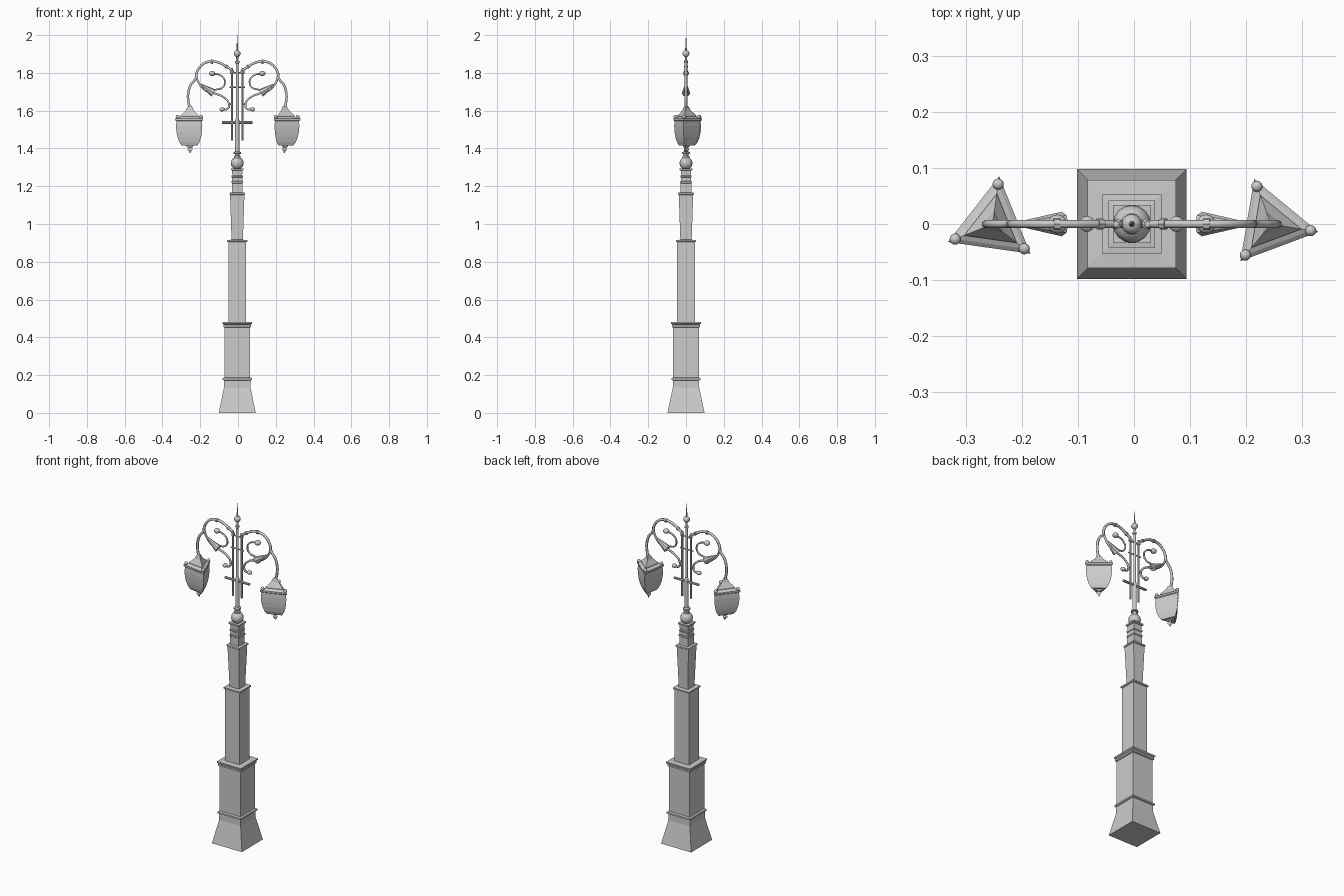
import bpy, bmesh, math
from mathutils import Vector

if "Cube" in bpy.data.objects:
    bpy.data.objects.remove(bpy.data.objects["Cube"])

CX = -0.004  # axis of the post


def lathe(name, profile, sides, centre=(CX, 0, 0), angle=0.0, smooth=False):
    """Turn (radius, z) points around a vertical axis, closed at both ends."""
    bm = bmesh.new()
    rings = []
    for r, z in profile:
        rings.append([bm.verts.new((r * math.cos(angle + 2 * math.pi * i / sides),
                                    r * math.sin(angle + 2 * math.pi * i / sides), z))
                      for i in range(sides)])
    for a, b in zip(rings, rings[1:]):
        for i in range(sides):
            j = (i + 1) % sides
            bm.faces.new((a[i], a[j], b[j], b[i]))
    bm.faces.new(rings[0][::-1])
    bm.faces.new(rings[-1])
    bmesh.ops.recalc_face_normals(bm, faces=bm.faces)
    me = bpy.data.meshes.new(name)
    bm.to_mesh(me)
    bm.free()
    me.shade_smooth() if smooth else me.shade_flat()
    ob = bpy.data.objects.new(name, me)
    ob.location = centre
    bpy.context.collection.objects.link(ob)
    return ob


def ball(name, loc, r, squash=1.0):
    bpy.ops.mesh.primitive_uv_sphere_add(segments=16, ring_count=10, radius=r, location=loc)
    ob = bpy.context.object
    ob.name = name
    ob.scale.z = squash
    bpy.ops.object.shade_smooth()
    return ob


def tube(name, pts, r):
    """Round bar through (x, z) points in the y = 0 plane."""
    cu = bpy.data.curves.new(name, 'CURVE')
    cu.dimensions = '3D'
    cu.bevel_depth = r
    cu.bevel_resolution = 1
    cu.resolution_u = 3
    cu.use_fill_caps = True
    sp = cu.splines.new('BEZIER')
    sp.bezier_points.add(len(pts) - 1)
    for p, (x, z) in zip(sp.bezier_points, pts):
        p.co = (x, 0, z)
        p.handle_left_type = p.handle_right_type = 'AUTO'
    ob = bpy.data.objects.new(name, cu)
    bpy.context.collection.objects.link(ob)
    bpy.ops.object.select_all(action='DESELECT')
    ob.select_set(True)
    bpy.context.view_layer.objects.active = ob
    bpy.ops.object.convert(target='MESH')
    return ob


def cone(name, a, b, r1, r2, sides=8):
    """Tapered piece from point a (radius r1) to b (radius r2), given as (x, z)."""
    a, b = Vector((a[0], 0, a[1])), Vector((b[0], 0, b[1]))
    bpy.ops.mesh.primitive_cone_add(vertices=sides, radius1=r1, radius2=r2,
                                    depth=(b - a).length, location=(a + b) / 2)
    ob = bpy.context.object
    ob.name = name
    ob.rotation_euler = (b - a).to_track_quat('Z', 'Y').to_euler()
    return ob


# square stepped post: (half width, z)
post = [(.098, 0), (.070, .135), (.070, .172), (.077, .175), (.077, .184), (.068, .188),
        (.068, .452), (.074, .455), (.074, .464), (.070, .466), (.079, .472), (.079, .480),
        (.047, .482), (.047, .904), (.053, .907), (.053, .915), (.030, .917), (.038, 1.154),
        (.042, 1.157), (.042, 1.165), (.028, 1.167), (.028, 1.215), (.031, 1.218), (.031, 1.225),
        (.027, 1.228), (.027, 1.245), (.030, 1.248), (.030, 1.255), (.026, 1.258), (.028, 1.284),
        (.034, 1.287), (.034, 1.295)]
lathe("square_post", [(h * math.sqrt(2), z) for h, z in post], 4, angle=math.pi / 4)

# round pole, collars and spike
ball("post_ball", (CX, 0, 1.322), .034)
lathe("pole", [(.018, 1.34), (.018, 1.36), (.012, 1.362), (.012, 1.370), (.020, 1.372),
               (.020, 1.380), (.011, 1.385), (.011, 1.55), (.007, 1.56), (.007, 1.85),
               (.011, 1.853), (.011, 1.862), (.005, 1.865), (.006, 1.89)], 12)
ball("top_ball", (CX, 0, 1.902), .018)
lathe("top_spike", [(.006, 1.912), (.004, 1.93), (.0005, 2.0)], 8)

# horizontal bars across the pole
for z, w, r in ((1.537, .080, .007), (1.725, .042, .004), (1.80, .034, .004)):
    cone("cross_bar", (CX - w, z), (CX + w, z), r, r)

# lantern profile: (corner radius, z)
roof = [(.010, 1.625), (.018, 1.615), (.024, 1.602), (.055, 1.575), (.055, 1.568),
        (.072, 1.564), (.086, 1.558), (.086, 1.549), (.078, 1.545)]
shade = [(.078, 1.546), (.081, 1.52), (.079, 1.49), (.073, 1.46), (.063, 1.435), (.048, 1.415)]
finial = [(.020, 1.418), (.020, 1.408), (.009, 1.404), (.015, 1.397), (.015, 1.392),
          (.008, 1.386), (.002, 1.375)]

for side, s, turn in (("left", -1, 82), ("right", 1, 110.5)):
    def P(*pts):
        return [(CX + s * x, z) for x, z in pts]

    # upright rod beside the pole, with collars
    lathe(side + "_rod", [(.006, 1.443), (.006, 1.795), (.010, 1.798), (.010, 1.812),
                          (.006, 1.815), (.006, 1.825)], 8, (CX + s * .028, 0, 0))

    # main hooked arm and its collar
    tube(side + "_arm", P((.028, 1.815), (.06, 1.835), (.10, 1.856), (.15, 1.860), (.19, 1.84),
                          (.215, 1.80), (.22, 1.77), (.245, 1.74), (.260, 1.69), (.259, 1.65),
                          (.250, 1.61)), .0075)
    cone(side + "_arm_collar", *P((.128, 1.859), (.140, 1.860)), .011, .011)
    cone(side + "_arm_lower_collar", *P((.052, 1.83), (.062, 1.836)), .010, .010)

    # lower scroll, returning to the rod
    tube(side + "_lower_scroll", P((.218, 1.80), (.208, 1.755), (.165, 1.705), (.115, 1.69),
                                   (.070, 1.67), (.045, 1.64), (.050, 1.610), (.078, 1.605)), .006)
    ball(side + "_lower_scroll_end", (CX + s * .080, 0, 1.607), .014, .8)
    cone(side + "_scroll_tie", *P((.028, 1.635), (.047, 1.635)), .005, .005)

    # upper inner scroll
    tube(side + "_inner_scroll", P((.145, 1.705), (.110, 1.712), (.078, 1.722), (.065, 1.755),
                                   (.085, 1.785), (.132, 1.797)), .005)
    ball(side + "_inner_scroll_end", (CX + s * .133, 0, 1.797), .017, .8)

    # leaf sheath over the scroll fork
    cone(side + "_leaf", *P((.125, 1.693), (.195, 1.738)), .022, .006)

    # three-sided lantern with corner knobs
    c = (CX + s * .249, 0, 0)
    a = math.radians(turn)
    lathe(side + "_lantern_roof", roof, 3, c, a)
    lathe(side + "_lantern_shade", shade, 3, c, a)
    lathe(side + "_lantern_finial", finial, 3, c, a)
    for k in range(3):
        t = a + k * 2 * math.pi / 3
        ball(side + "_lantern_knob", (c[0] + .072 * math.cos(t), .072 * math.sin(t), 1.567), .010)
